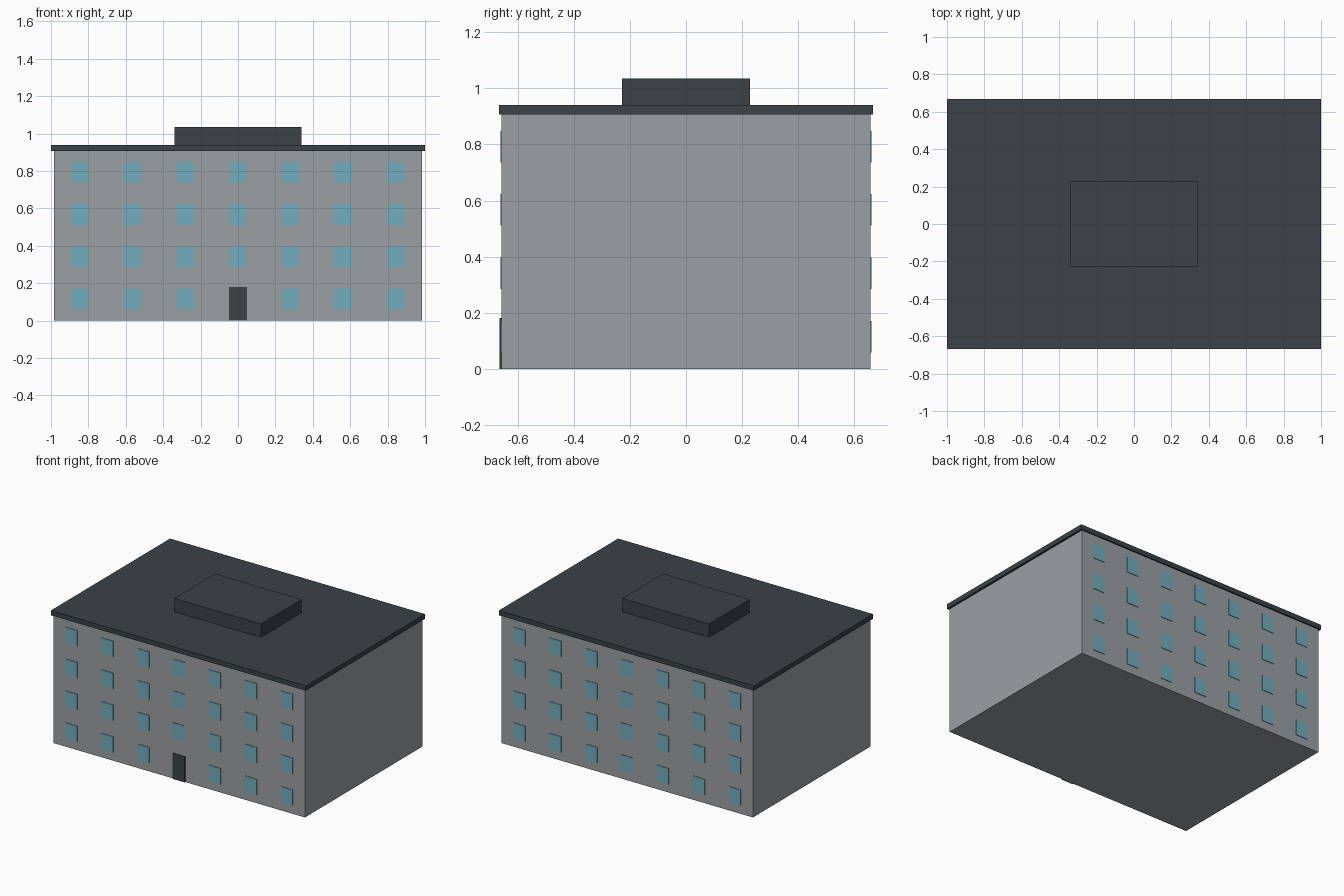
import bpy

if "Cube" in bpy.data.objects:
    bpy.data.objects.remove(bpy.data.objects["Cube"])


def material(name, rgb):
    m = bpy.data.materials.new(name)
    m.diffuse_color = (*rgb, 1)
    m.use_nodes = True
    m.node_tree.nodes["Principled BSDF"].inputs["Base Color"].default_value = m.diffuse_color
    return m


WALL = material("wall_grey", (0.33, 0.35, 0.365))
DARK = material("dark_slate", (0.043, 0.054, 0.062))
GLASS = material("window_blue", (0.17, 0.42, 0.51))


def box(name, x, y, z, mat):
    """Box spanning the (min, max) ranges x, y and z."""
    bpy.ops.mesh.primitive_cube_add(size=1, location=[sum(r) / 2 for r in (x, y, z)])
    ob = bpy.context.object
    ob.name = name
    ob.scale = [r[1] - r[0] for r in (x, y, z)]
    bpy.ops.object.transform_apply(location=False, rotation=False, scale=True)
    ob.data.materials.append(mat)
    return ob


WX, WY, WZ = 0.985, 0.657, 0.906   # wall half width, half depth, height

# Main block, overhanging roof slab and rooftop plant room
box("walls", (-WX, WX), (-WY, WY), (0, WZ), WALL)
box("roof_slab", (-1, 1), (-0.667, 0.667), (WZ, 0.94), DARK)
box("rooftop_box", (-0.34, 0.34), (-0.228, 0.228), (0.94, 1.035), DARK)

# Front door
box("door", (-0.047, 0.047), (-0.664, -WY + 0.005), (0, 0.181), DARK)

# Window grid on front and back; the door replaces one front window
for side, label in ((-1, "front"), (1, "back")):
    for row in range(4):
        for col in range(7):
            if side == -1 and row == 0 and col == 3:
                continue
            cx = (col - 3) * 0.2815
            cz = 0.115 + row * 0.2258
            ys = sorted((side * (WY - 0.005), side * 0.661))
            box(f"{label}_window_{row}_{col}", (cx - 0.046, cx + 0.046), ys,
                (cz - 0.056, cz + 0.056), GLASS)
